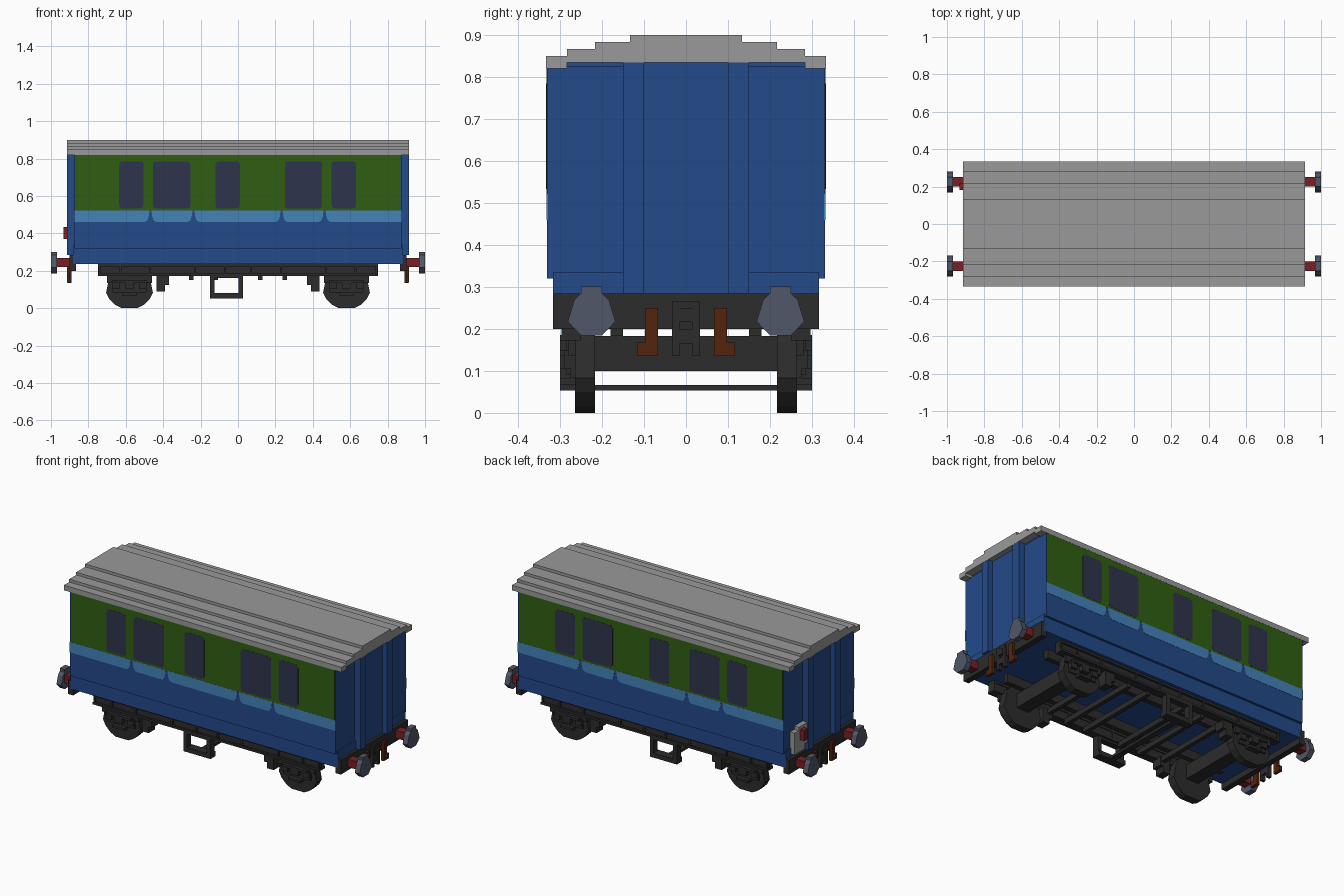
import bpy, bmesh, math
from mathutils import Vector

old = bpy.data.objects.get("Cube")
if old:
    bpy.data.objects.remove(old, do_unlink=True)

U = 1 / 60  # block size of the stepped shapes


def material(name, rgb):
    m = bpy.data.materials.new(name)
    m.use_nodes = True
    m.diffuse_color = (*rgb, 1)
    m.node_tree.nodes["Principled BSDF"].inputs["Base Color"].default_value = (*rgb, 1)
    return m


BLUE = material("body blue", (0.017, 0.067, 0.254))
GREEN = material("panel green", (0.028, 0.114, 0.006))
SKY = material("stripe light blue", (0.058, 0.223, 0.485))
GLASS = material("window slate", (0.027, 0.034, 0.072))
GREY = material("roof grey", (0.32, 0.32, 0.32))
DARK = material("underframe black", (0.025, 0.025, 0.025))
STEEL = material("buffer steel", (0.08, 0.095, 0.135))
RED = material("buffer red", (0.188, 0.014, 0.018))
RUST = material("hook rust", (0.089, 0.017, 0.004))


def prism(bm, pts, axis, lo, hi):
    """Extrude a (x, z) outline along y, or a (y, z) outline along x."""
    def place(p, d):
        return (p[0], d, p[1]) if axis == "y" else (d, p[0], p[1])
    f = bm.faces.new([bm.verts.new(place(p, lo)) for p in pts])
    ext = bmesh.ops.extrude_face_region(bm, geom=[f])
    step = Vector((0, hi - lo, 0)) if axis == "y" else Vector((hi - lo, 0, 0))
    bmesh.ops.translate(bm, vec=step, verts=[v for v in ext["geom"] if isinstance(v, bmesh.types.BMVert)])


def box(bm, x0, x1, y0, y1, z0, z1):
    prism(bm, [(x0, z0), (x1, z0), (x1, z1), (x0, z1)], "y", y0, y1)


def finish(name, bm, mat, mirror=""):
    """Mirror the mesh over the given axes and make it an object."""
    for a in mirror:
        dup = bmesh.ops.duplicate(bm, geom=bm.verts[:] + bm.edges[:] + bm.faces[:])
        verts = [v for v in dup["geom"] if isinstance(v, bmesh.types.BMVert)]
        bmesh.ops.scale(bm, vec=(-1, 1, 1) if a == "x" else (1, -1, 1), verts=verts)
    bmesh.ops.recalc_face_normals(bm, faces=bm.faces[:])
    me = bpy.data.meshes.new(name)
    bm.to_mesh(me)
    bm.free()
    me.materials.append(mat)
    ob = bpy.data.objects.new(name, me)
    bpy.context.collection.objects.link(ob)
    return ob


def boxes(name, mat, mirror, *dims):
    bm = bmesh.new()
    for d in dims:
        box(bm, *d)
    return finish(name, bm, mat, mirror)


def stepped_disc(cx, cz, halves):
    """Blocky round outline from half widths of rows, top to middle, in blocks."""
    rows = halves + halves[-2::-1]
    top = cz + len(rows) * U / 2
    side = []
    for i, h in enumerate(rows):
        for z in (top - i * U, top - (i + 1) * U):
            if len(side) > 1 and side[-1][0] == h * U:
                side.pop()
            side.append((h * U, z))
    return [(cx + w, z) for w, z in side] + [(cx - w, z) for w, z in reversed(side)]


def rounded(x0, x1, z0, z1, r):
    pts = []
    for k, (cx, cz) in enumerate([(x1 - r, z1 - r), (x0 + r, z1 - r), (x0 + r, z0 + r), (x1 - r, z0 + r)]):
        for j in range(4):
            t = math.radians(90 * k + 30 * j)
            pts.append((cx + r * math.cos(t), cz + r * math.sin(t)))
    return pts


# Body shell, lower skirt and end ribs
boxes("body_shell", BLUE, "", (-0.875, 0.875, -0.331, 0.331, 0.32, 0.825),
      (-0.87, 0.87, -0.285, 0.285, 0.8, 0.84))
boxes("lower_skirt", BLUE, "", (-0.883, 0.883, -0.317, 0.317, 0.235, 0.335))
boxes("end_door_panels", BLUE, "x", (0.87, 0.883, -0.1, 0.1, 0.3, 0.835))
boxes("end_ribs", BLUE, "xy", (0.87, 0.914, 0.1, 0.15, 0.285, 0.835))

# Stepped roof
half = [(0.333, 0.82), (0.333, 0.85), (0.283, 0.85), (0.283, 0.867), (0.217, 0.867),
        (0.217, 0.883), (0.133, 0.883), (0.133, 0.9)]
under = [(-0.283, 0.82), (-0.283, 0.835), (0.283, 0.835), (0.283, 0.82)]
bm = bmesh.new()
prism(bm, half + [(-y, z) for y, z in reversed(half)] + under, "x", -0.915, 0.915)
finish("roof", bm, GREY)

# Painted side panels, stripes and windows
boxes("green_side_panels", GREEN, "y", (-0.87, 0.87, 0.329, 0.332, 0.52, 0.822))

bm = bmesh.new()
notches = [-0.468, -0.238, 0.233, 0.463]
for i in range(5):
    flare = [(0.005, 0.522), (0.01, 0.487), (0.017, 0.469), (0.032, 0.46)]
    left = [(notches[i - 1] + d, z) for d, z in flare] if i else [(-0.877, 0.522), (-0.877, 0.46)]
    right = [(notches[i] - d, z) for d, z in flare] if i < 4 else [(0.877, 0.522), (0.877, 0.46)]
    prism(bm, left + right[::-1], "y", 0.329, 0.3325)
finish("light_blue_stripes", bm, SKY, "y")

bm = bmesh.new()
for x0, x1 in [(-0.635, -0.505), (-0.455, -0.255), (-0.12, 0.01), (0.25, 0.45), (0.5, 0.63)]:
    prism(bm, rounded(x0, x1, 0.533, 0.785, 0.018), "y", 0.329, 0.333)
finish("side_windows", bm, GLASS, "y")

# Control box on one end
boxes("end_control_box", GREY, "", (-0.905, -0.87, 0.17, 0.27, 0.3, 0.43),
      (-0.905, -0.87, 0.15, 0.23, 0.33, 0.45))
boxes("end_control_handle", RED, "", (-0.932, -0.9, 0.183, 0.217, 0.37, 0.433))

# Buffer beams and buffers
boxes("buffer_beams", DARK, "x", (0.865, 0.9, -0.317, 0.317, 0.2, 0.285))
boxes("buffer_shafts", RED, "xy", (0.89, 0.975, 0.2, 0.25, 0.22, 0.267))
bm = bmesh.new()
prism(bm, stepped_disc(0.225, 0.243, [1.5, 2.5, 3.4, 3.4]), "x", 0.968, 1.0)
finish("buffer_heads", bm, STEEL, "xy")

# Couplings and hooks
boxes("coupling_links", DARK, "xy", (0.89, 0.912, 0.016, 0.033, 0.135, 0.265))
boxes("coupling_bars", DARK, "x", (0.89, 0.91, -0.017, 0.017, 0.25, 0.265),
      (0.89, 0.915, -0.017, 0.017, 0.217, 0.25), (0.89, 0.91, -0.017, 0.017, 0.165, 0.2))
boxes("end_hooks", RUST, "xy", (0.897, 0.915, 0.067, 0.098, 0.165, 0.25),
      (0.897, 0.915, 0.067, 0.117, 0.137, 0.168))

# Solebars with flanges and stiffeners
stiffeners = [(x - 0.006, x + 0.006, 0.25, 0.297, 0.175, 0.236)
              for x in (-0.74, -0.63, -0.47, -0.23, -0.07, 0.07, 0.23, 0.47, 0.63, 0.74)]
boxes("solebars", DARK, "y", (-0.748, 0.748, 0.255, 0.288, 0.175, 0.236),
      (-0.748, 0.748, 0.25, 0.3, 0.222, 0.237), (-0.748, 0.748, 0.25, 0.3, 0.172, 0.185), *stiffeners)

# Inner frame under the floor
boxes("inner_long_beams", DARK, "y", (-0.74, 0.74, 0.15, 0.18, 0.183, 0.236))
boxes("cross_bars", DARK, "x", *[(x - 0.012, x + 0.012, -0.26, 0.26, 0.15, 0.18) for x in (0.12, 0.25, 0.39)])

# Wheels and axles
bm = bmesh.new()
for cx in (-0.58, 0.58):
    prism(bm, stepped_disc(cx, 0.125, [2.5, 4.5, 5.5, 6.5, 6.5, 7.5, 7.5, 7.5]), "y", 0.217, 0.265)
finish("wheels", bm, DARK, "y")
boxes("axles", DARK, "x", (0.54, 0.62, -0.22, 0.22, 0.1, 0.183))

# Axle guards, boxes and springs
boxes("axle_guards", DARK, "xy",
      (0.46, 0.70, 0.262, 0.28, 0.135, 0.18), (0.49, 0.67, 0.262, 0.275, 0.083, 0.14),
      (0.555, 0.605, 0.262, 0.3, 0.105, 0.15), (0.49, 0.53, 0.262, 0.29, 0.105, 0.15),
      (0.63, 0.67, 0.262, 0.29, 0.105, 0.15), (0.5, 0.66, 0.262, 0.3, 0.135, 0.15),
      (0.54, 0.62, 0.262, 0.3, 0.068, 0.083))

# Brake hangers
boxes("brake_hangers", DARK, "xy", (0.39, 0.435, 0.225, 0.285, 0.09, 0.18),
      (0.37, 0.395, 0.225, 0.285, 0.125, 0.18))

# Centre steps joined by a thin rod
boxes("centre_steps", DARK, "y", (-0.15, -0.125, 0.262, 0.3, 0.053, 0.18),
      (0.003, 0.028, 0.262, 0.3, 0.053, 0.18), (-0.15, 0.028, 0.25, 0.3, 0.053, 0.08),
      (-0.15, 0.028, 0.262, 0.3, 0.16, 0.18))
boxes("step_rod", DARK, "", (-0.08, -0.045, -0.27, 0.27, 0.053, 0.067))
